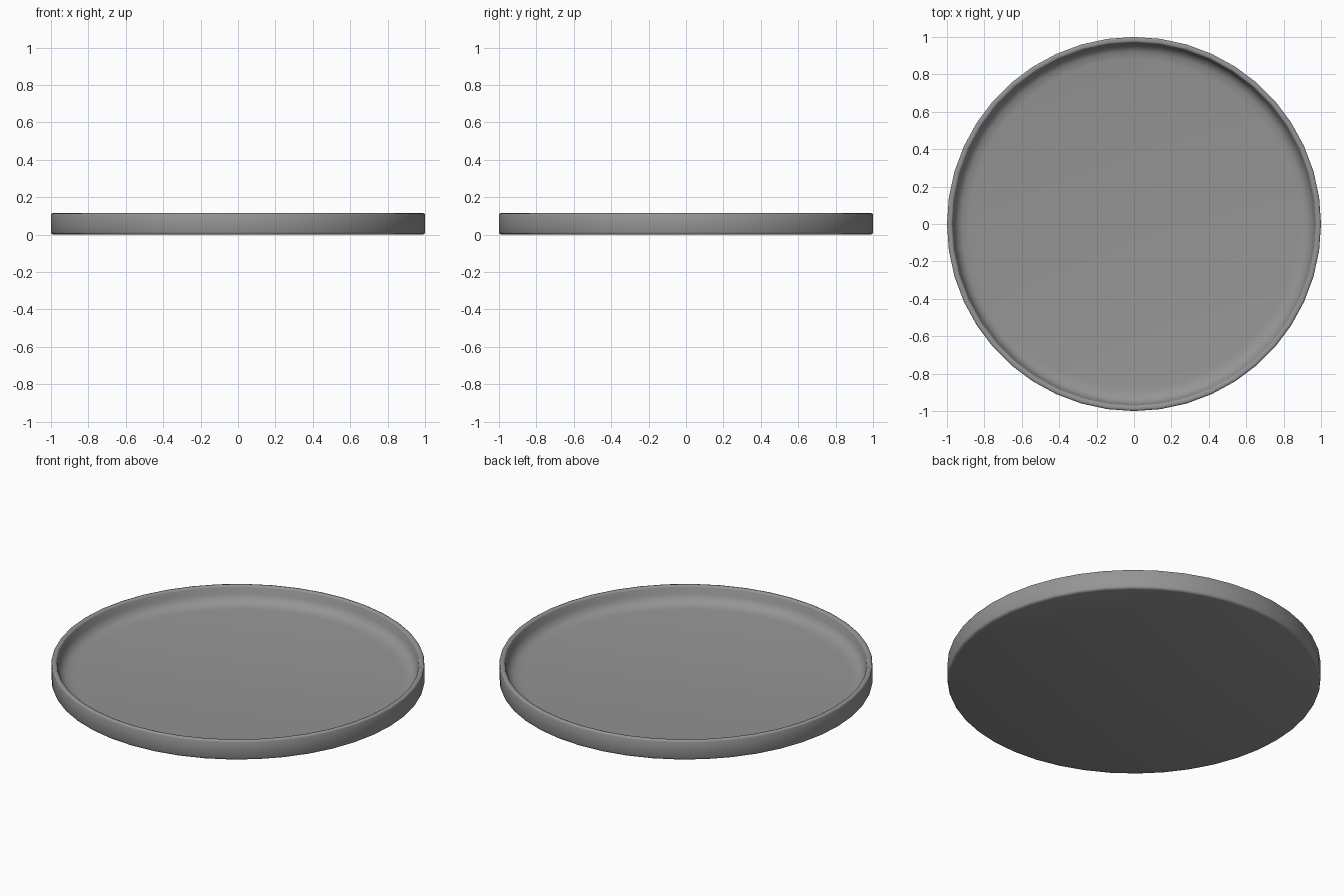
import bpy, bmesh, math

if "Cube" in bpy.data.objects:
    bpy.data.objects.remove(bpy.data.objects["Cube"])

SIDES = 44

# Half cross-section (radius, height): underside, outer wall, rim, rounded inner corner, floor
profile = [
    (0.985, 0.0), (0.996, 0.004), (1.0, 0.013),
    (1.0, 0.107), (0.997, 0.113), (0.99, 0.115),
    (0.979, 0.115), (0.973, 0.112), (0.97, 0.106),
    (0.963, 0.07), (0.948, 0.042), (0.922, 0.026), (0.88, 0.02),
]

bm = bmesh.new()
rings = []
for r, z in profile:
    rings.append([bm.verts.new((r * math.cos(2 * math.pi * i / SIDES),
                                r * math.sin(2 * math.pi * i / SIDES), z))
                  for i in range(SIDES)])

# Skin between neighbouring rings
for a, b in zip(rings, rings[1:]):
    for i in range(SIDES):
        j = (i + 1) % SIDES
        bm.faces.new((a[i], a[j], b[j], b[i]))

# Underside and tray floor
bm.faces.new(rings[0][::-1])
bm.faces.new(rings[-1])
bmesh.ops.recalc_face_normals(bm, faces=bm.faces[:])

mesh = bpy.data.meshes.new("round_tray")
bm.to_mesh(mesh)
bm.free()
tray = bpy.data.objects.new("round_tray", mesh)
bpy.context.collection.objects.link(tray)

# Dark grey finish
grey = bpy.data.materials.new("dark_grey")
grey.diffuse_color = (0.3, 0.3, 0.3, 1)
grey.use_nodes = True
grey.node_tree.nodes["Principled BSDF"].inputs["Base Color"].default_value = grey.diffuse_color
mesh.materials.append(grey)

# Smooth shading all round
bpy.context.view_layer.objects.active = tray
tray.select_set(True)
bpy.ops.object.shade_smooth_by_angle(angle=math.radians(60))
